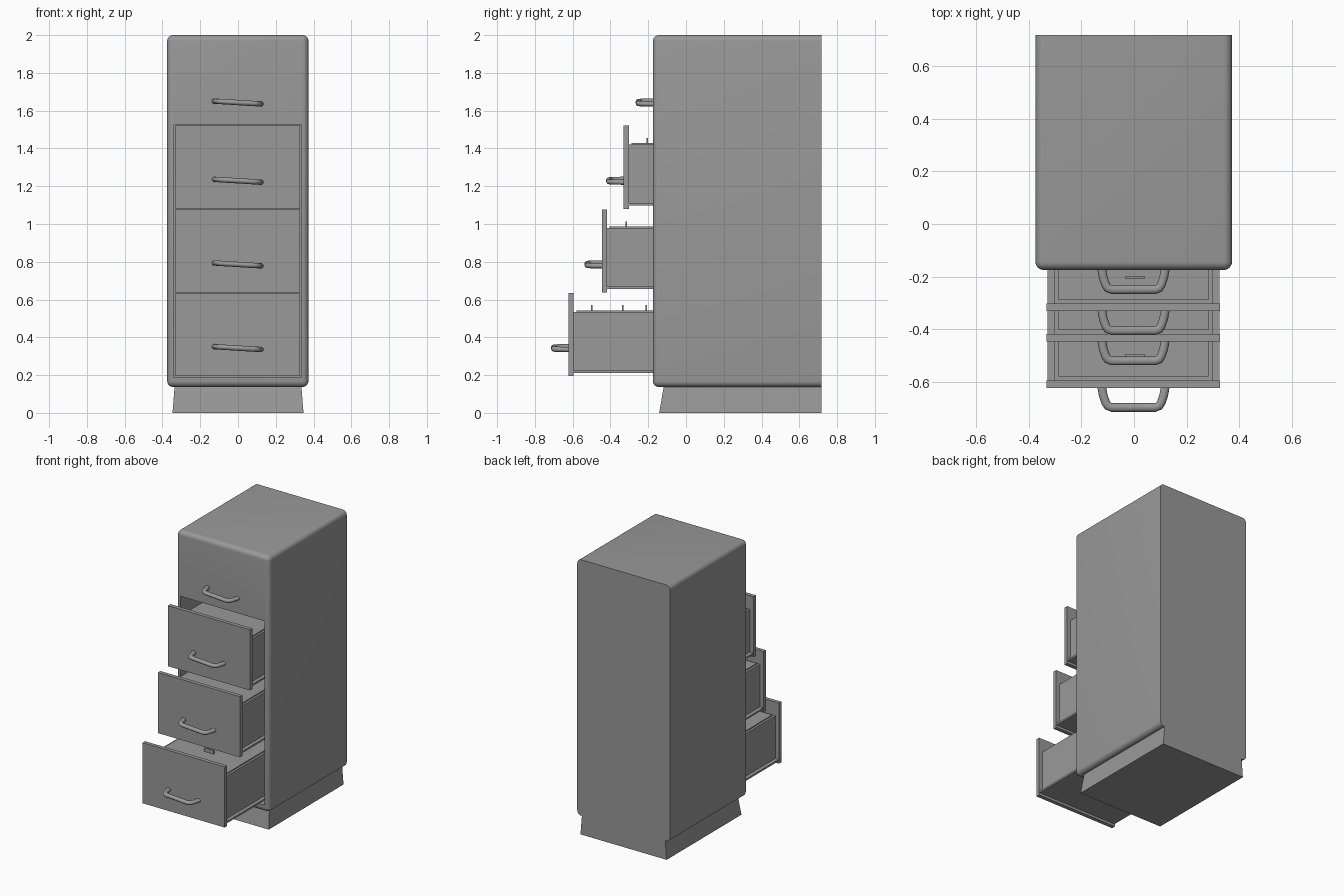
import bpy, bmesh, math

if "Cube" in bpy.data.objects:
    bpy.data.objects.remove(bpy.data.objects["Cube"])

BACK = 0.718
FRONT = -0.175

# Dark grey paint
paint = bpy.data.materials.new("dark_grey_paint")
paint.diffuse_color = (0.32, 0.32, 0.32, 1)
paint.use_nodes = True
paint.node_tree.nodes["Principled BSDF"].inputs["Base Color"].default_value = paint.diffuse_color


def mesh_object(name, bm):
    bmesh.ops.recalc_face_normals(bm, faces=bm.faces)
    me = bpy.data.meshes.new(name)
    bm.to_mesh(me)
    bm.free()
    me.materials.append(paint)
    ob = bpy.data.objects.new(name, me)
    bpy.context.collection.objects.link(ob)
    return ob


def add_box(bm, x0, x1, y0, y1, z0, z1):
    verts = bmesh.ops.create_cube(bm, size=1)["verts"]
    for v in verts:
        v.co.x = x1 if v.co.x > 0 else x0
        v.co.y = y1 if v.co.y > 0 else y0
        v.co.z = z1 if v.co.z > 0 else z0
    return verts


def box(name, *dims):
    bm = bmesh.new()
    add_box(bm, *dims)
    return mesh_object(name, bm)


def activate(ob):
    bpy.ops.object.select_all(action='DESELECT')
    ob.select_set(True)
    bpy.context.view_layer.objects.active = ob


def smooth(ob):
    activate(ob)
    bpy.ops.object.shade_smooth_by_angle(angle=math.radians(35))


# Cabinet shell: rounded everywhere except the flat back
bm = bmesh.new()
add_box(bm, -0.375, 0.373, FRONT, BACK, 0.137, 2.0)
edges = [e for e in bm.edges if not all(v.co.y > 0 for v in e.verts)]
bmesh.ops.bevel(bm, geom=edges, offset=0.032, segments=6, profile=0.5, affect='EDGES')
cabinet = mesh_object("cabinet_shell", bm)

# Drawer opening cut into the shell
cutter = box("opening_cutter", -0.34, 0.337, -0.4, 0.68, 0.188, 1.527)
cutter.hide_render = True
mod = cabinet.modifiers.new("opening", 'BOOLEAN')
mod.operation = 'DIFFERENCE'
mod.solver = 'EXACT'
mod.object = cutter
activate(cabinet)
bpy.ops.object.modifier_apply(modifier=mod.name)
bpy.data.objects.remove(cutter)
smooth(cabinet)

# Plinth flaring towards the floor
bm = bmesh.new()
for v in add_box(bm, -0.335, 0.335, -0.117, BACK, 0, 0.145):
    if v.co.z < 0.01:
        v.co.x *= 0.347 / 0.335
        if v.co.y < 0:
            v.co.y = -0.142
mesh_object("plinth", bm)


# Handle: bent rod with a slight tilt
def handle(name, y, z):
    half = [(0.122, 0.008), (0.115, -0.03), (0.106, -0.056),
            (0.098, -0.069), (0.082, -0.075)]
    pts = [(-x, d) for x, d in half] + half[::-1]
    cu = bpy.data.curves.new(name, 'CURVE')
    cu.dimensions = '3D'
    cu.bevel_depth = 0.0165
    cu.bevel_resolution = 4
    cu.use_fill_caps = True
    cu.materials.append(paint)
    sp = cu.splines.new('POLY')
    sp.points.add(len(pts) - 1)
    for p, (x, d) in zip(sp.points, pts):
        p.co = (x, d, 0, 1)
    ob = bpy.data.objects.new(name, cu)
    bpy.context.collection.objects.link(ob)
    ob.location = (-0.002, y, z)
    ob.rotation_euler.y = math.radians(3.5)
    ob.scale.z = 0.85
    activate(ob)
    bpy.ops.object.convert(target='MESH')
    smooth(bpy.context.object)


handle("top_handle", FRONT, 1.643)

# Pulled-out drawers: front face y, bottom z, file tab offsets behind the front
DRAWERS = [("upper", -0.331, 1.080, [0.127]),
           ("middle", -0.446, 0.637, [0.130]),
           ("lower", -0.623, 0.194, [0.123, 0.287, 0.413])]
for name, y, z, tabs in DRAWERS:
    end = y + 0.8
    box(name + "_drawer_front", -0.332, 0.328, y, y + 0.028, z, z + 0.441)
    box(name + "_drawer_base", -0.329, 0.325, y + 0.028, end, z + 0.018, z + 0.031)
    box(name + "_drawer_box", -0.303, 0.299, y + 0.028, end, z + 0.031, z + 0.341)
    box(name + "_drawer_files", -0.287, 0.283, y + 0.042, end - 0.015, z + 0.3, z + 0.349)
    for i, t in enumerate(tabs):
        box(f"{name}_file_tab_{i + 1}", -0.035, 0.042, y + t - 0.004, y + t + 0.004,
            z + 0.33, z + 0.376)
    handle(name + "_handle", y, z + 0.149)
